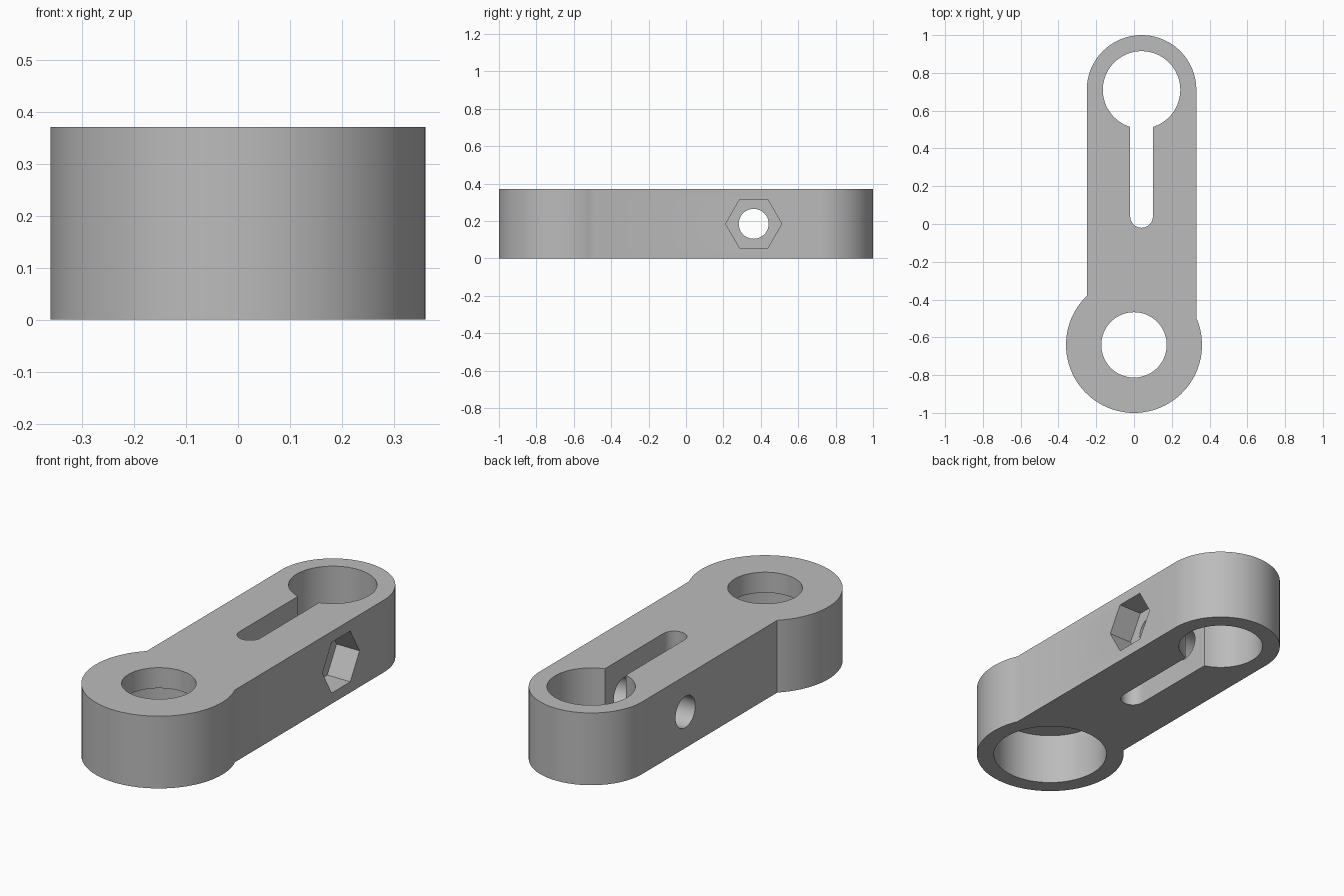
import bpy, bmesh
from math import pi, cos, sin, acos, asin, radians
from mathutils import Matrix, Vector

cube = bpy.data.objects.get("Cube")
if cube:
    bpy.data.objects.remove(cube, do_unlink=True)

HEIGHT = 0.37
BOSS, BOSS_R = (0, -0.64), 0.36
HEAD, HEAD_R = (0.04, 0.71), 0.29
SLOT_R, SLOT_END = 0.06, 0.04
BOLT_Y = 0.362

grey = bpy.data.materials.new("plain grey")
grey.use_nodes = True
colour = (0.5, 0.5, 0.5, 1)
grey.diffuse_color = colour
grey.node_tree.nodes["Principled BSDF"].inputs["Base Color"].default_value = colour


def arc(centre, r, start, end, n=64):
    return [(centre[0] + r * cos(start + (end - start) * i / n),
             centre[1] + r * sin(start + (end - start) * i / n)) for i in range(n + 1)]


def ring(centre, r, n=96):
    return arc(centre, r, 0, 2 * pi, n)[:-1]


def prism(name, outline, low, high, matrix=Matrix()):
    """Extrude a closed outline from low to high, then place it."""
    bm = bmesh.new()
    face = bm.faces.new([bm.verts.new((x, y, low)) for x, y in outline])
    top = bmesh.ops.extrude_face_region(bm, geom=[face])["geom"]
    bmesh.ops.translate(bm, vec=Vector((0, 0, high - low)),
                        verts=[v for v in top if isinstance(v, bmesh.types.BMVert)])
    bmesh.ops.transform(bm, matrix=matrix, verts=bm.verts)
    bmesh.ops.recalc_face_normals(bm, faces=bm.faces)
    mesh = bpy.data.meshes.new(name)
    bm.to_mesh(mesh)
    bm.free()
    mesh.materials.append(grey)
    obj = bpy.data.objects.new(name, mesh)
    bpy.context.collection.objects.link(obj)
    return obj


# Arm with a round head, flowing into the larger offset boss
left = 2 * pi - 0 + acos((HEAD[0] + HEAD_R) / BOSS_R)
outline = arc(HEAD, HEAD_R, 0, pi)
outline += arc(BOSS, BOSS_R, acos((HEAD[0] - HEAD_R) / BOSS_R), left)
arm = prism("clamp_arm", outline, 0, HEIGHT)

# Keyhole: round bore joined to a round-ended slot
gap = asin(SLOT_R / 0.205)
keyhole = arc(HEAD, 0.205, -pi / 2 + gap, 1.5 * pi - gap, 96)
keyhole += arc((HEAD[0], SLOT_END), SLOT_R, pi, 2 * pi, 24)

# Sideways placement for the bolt hole and nut pocket
sideways = Matrix.Translation((0, BOLT_Y, HEIGHT / 2)) @ Matrix.Rotation(pi / 2, 4, 'Y')
cutters = [
    prism("keyhole_cutter", keyhole, -0.1, 0.5),
    prism("boss_hole_cutter", ring(BOSS, 0.173), -0.1, 0.5),
    prism("counterbore_cutter", ring(BOSS, 0.276), -0.1, 0.265),
    prism("bolt_hole_cutter", ring((0, 0), 0.08, 48), -0.5, 0.5, sideways),
    prism("nut_pocket_cutter", arc((0, 0), 0.15, pi / 2, 2.5 * pi, 6)[:-1],
          0.2, 0.5, sideways),
]

bpy.ops.object.select_all(action='DESELECT')
bpy.context.view_layer.objects.active = arm
arm.select_set(True)
for cutter in cutters:
    cutter.hide_render = True
    cut = arm.modifiers.new(cutter.name, 'BOOLEAN')
    cut.operation = 'DIFFERENCE'
    cut.solver = 'EXACT'
    cut.object = cutter
    bpy.ops.object.modifier_apply(modifier=cut.name)
    bpy.data.objects.remove(cutter, do_unlink=True)

bpy.ops.object.shade_smooth_by_angle(angle=radians(25))
